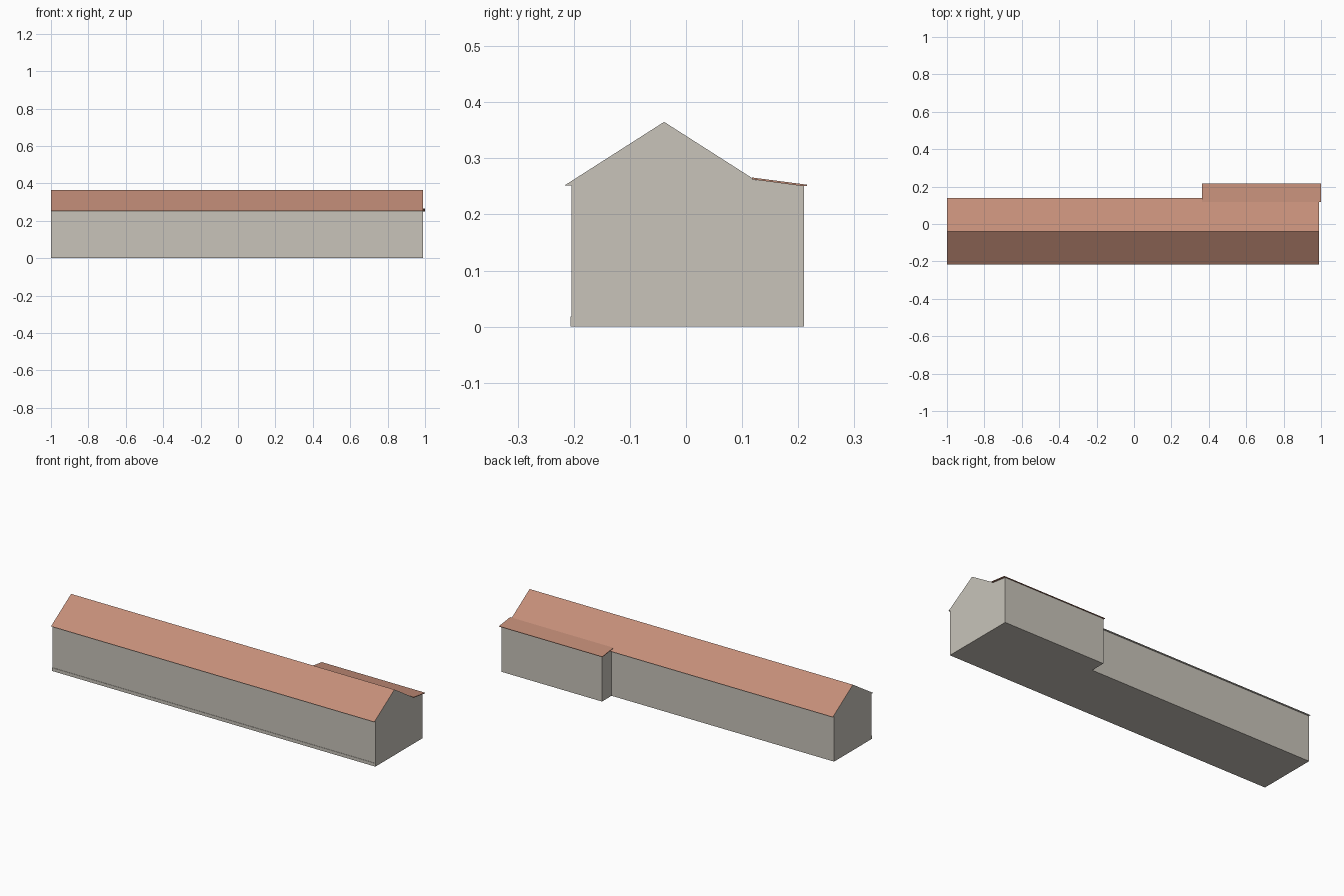
import bpy, bmesh

if "Cube" in bpy.data.objects:
    bpy.data.objects.remove(bpy.data.objects["Cube"])


def material(name, color):
    m = bpy.data.materials.new(name)
    m.diffuse_color = (*color, 1)
    m.use_nodes = True
    m.node_tree.nodes["Principled BSDF"].inputs["Base Color"].default_value = m.diffuse_color
    return m


TILE = material("roof_tile", (0.55, 0.27, 0.19))
PLASTER = material("plaster", (0.58, 0.55, 0.49))


def extrude_profile(name, profile, x0, x1, mats, roof_faces=False):
    """Sweep a closed (y, z) profile along x; sloping upward faces may take slot 1."""
    bm = bmesh.new()
    cap = bm.faces.new([bm.verts.new((x0, y, z)) for y, z in profile])
    side = bmesh.ops.extrude_face_region(bm, geom=[cap], use_keep_orig=True)
    moved = [v for v in side["geom"] if isinstance(v, bmesh.types.BMVert)]
    bmesh.ops.translate(bm, verts=moved, vec=(x1 - x0, 0, 0))
    bmesh.ops.recalc_face_normals(bm, faces=bm.faces[:])
    if roof_faces:
        for f in bm.faces:
            if f.normal.z > 0.3:
                f.material_index = 1
    mesh = bpy.data.meshes.new(name)
    bm.to_mesh(mesh)
    bm.free()
    for m in mats:
        mesh.materials.append(m)
    obj = bpy.data.objects.new(name, mesh)
    bpy.context.collection.objects.link(obj)
    return obj


# Long main hall with a gable roof and small closed eaves
ridge, half_wall, half_roof = -0.039, 0.165, 0.177
eave_z, ridge_z = 0.252, 0.365
half = [(half_wall, 0), (half_wall, eave_z), (half_roof, eave_z)]
profile = [(ridge - d, z) for d, z in half] + [(ridge, ridge_z)]
profile += [(ridge + d, z) for d, z in reversed(half)]
extrude_profile("main_hall", profile, -1.0, 0.99, [PLASTER, TILE], True)

# Low plinth strip along the front wall
extrude_profile("front_plinth", [(-0.206, 0), (-0.206, 0.018),
                                 (-0.203, 0.018), (-0.203, 0)],
                -1.0, 0.99, [PLASTER])

# Rear side room under a lean-to roof
extrude_profile("rear_annex", [(0.126, 0), (0.21, 0), (0.21, 0.2515), (0.126, 0.262)],
                0.37, 0.99, [PLASTER])
extrude_profile("annex_roof", [(0.118, 0.2625), (0.118, 0.2658), (0.216, 0.253),
                               (0.216, 0.2505), (0.208, 0.2505)],
                0.364, 1.0, [TILE])
